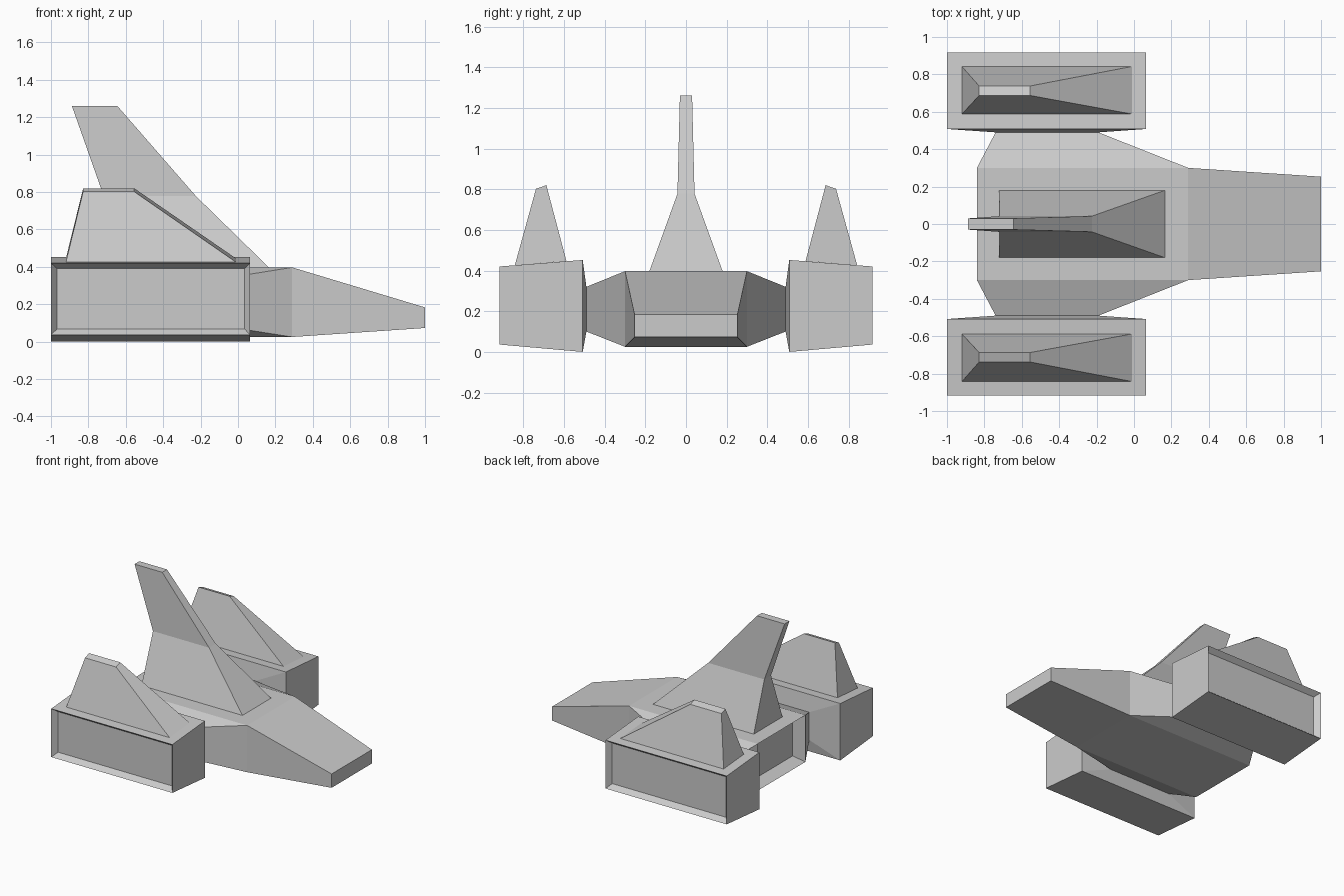
import bpy, bmesh

if "Cube" in bpy.data.objects:
    bpy.data.objects.remove(bpy.data.objects["Cube"])


def rect_x(x, half_y, z0, z1):
    return [(x, -half_y, z0), (x, half_y, z0), (x, half_y, z1), (x, -half_y, z1)]


def rect_y(y, x0, x1, z0, z1):
    return [(x0, y, z0), (x1, y, z0), (x1, y, z1), (x0, y, z1)]


def rect_z(x0, x1, y0, y1, z_in, z_out):
    # roughly horizontal section; height may slope from y0 to y1
    return [(x0, y0, z_in), (x1, y0, z_in), (x1, y1, z_out), (x0, y1, z_out)]


def loft(name, rings, mirror=False):
    bm = bmesh.new()
    loops = [[bm.verts.new(p) for p in ring] for ring in rings]
    for a, b in zip(loops, loops[1:]):
        for i in range(4):
            j = (i + 1) % 4
            bm.faces.new((a[i], a[j], b[j], b[i]))
    bm.faces.new(loops[0][::-1])
    bm.faces.new(loops[-1])
    bmesh.ops.recalc_face_normals(bm, faces=bm.faces[:])
    mesh = bpy.data.meshes.new(name)
    bm.to_mesh(mesh)
    bm.free()
    obj = bpy.data.objects.new(name, mesh)
    bpy.context.collection.objects.link(obj)
    if mirror:
        mod = obj.modifiers.new("Mirror", 'MIRROR')
        mod.use_axis = (False, True, False)
        mod.use_mirror_merge = False
    return obj


# Fuselage: recessed exhaust at the back, box body, tapered nose
loft("fuselage", [
    rect_x(-0.755, 0.26, 0.065, 0.357),
    rect_x(-0.84, 0.30, 0.025, 0.397),
    rect_x(0.29, 0.30, 0.025, 0.397),
    rect_x(1.0, 0.253, 0.073, 0.183),
])

# Side pods: shoulder, narrow neck, flared box, recessed outer panel
loft("side_pods", [
    rect_y(0.30, -0.84, 0.29, 0.025, 0.397),
    rect_y(0.49, -0.74, -0.19, 0.10, 0.32),
    rect_y(0.508, -1.0, 0.065, 0.0, 0.452),
    rect_y(0.917, -1.0, 0.065, 0.036, 0.42),
    rect_y(0.877, -0.967, 0.035, 0.068, 0.39),
], mirror=True)

# Centre tail fin: wide foot, thin swept blade
loft("tail_fin", [
    rect_z(-0.722, 0.165, -0.18, 0.18, 0.397, 0.397),
    rect_z(-0.718, -0.225, -0.042, 0.042, 0.778, 0.778),
    rect_z(-0.888, -0.645, -0.03, 0.03, 1.26, 1.26),
])

# Pod fins standing on the sloping pod tops
loft("pod_fins", [
    rect_z(-0.92, -0.012, 0.588, 0.842, 0.446, 0.426),
    rect_z(-0.828, -0.555, 0.687, 0.738, 0.82, 0.802),
], mirror=True)
